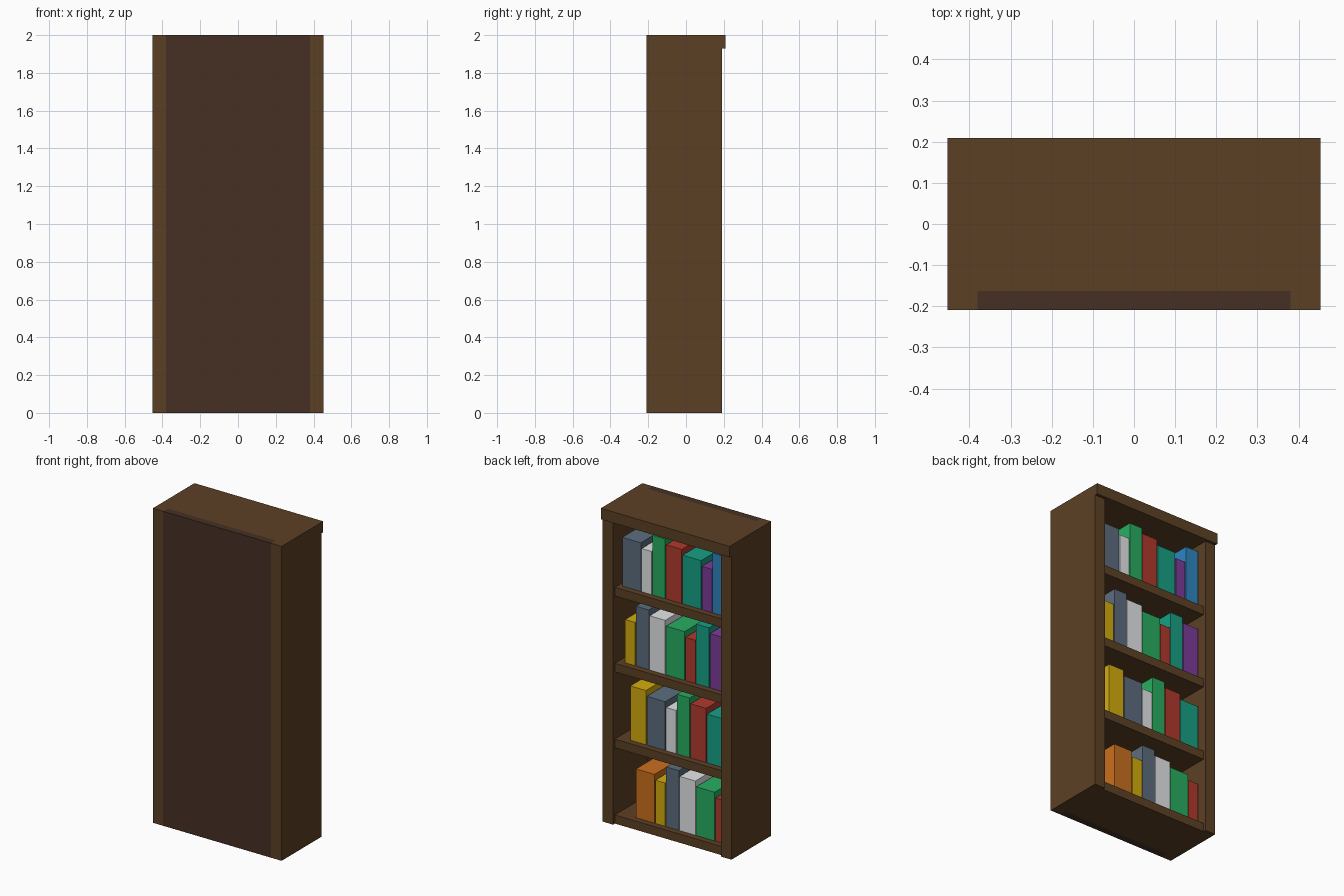
import bpy, bmesh

if "Cube" in bpy.data.objects:
    bpy.data.objects.remove(bpy.data.objects["Cube"])

W, INNER = 0.453, 0.38              # half widths outside / inside
BACK, PANEL, FRONT, LIP = -0.209, -0.163, 0.19, 0.209
TOP_Z, STEP, SHELF_T = 1.93, 0.4825, 0.055


def material(name, hexa):
    def lin(c):
        c /= 255
        return c / 12.92 if c <= 0.04045 else ((c + 0.055) / 1.055) ** 2.4
    m = bpy.data.materials.new(name)
    m.diffuse_color = [lin(int(hexa[i:i + 2], 16)) for i in (0, 2, 4)] + [1]
    m.use_nodes = True
    m.node_tree.nodes["Principled BSDF"].inputs["Base Color"].default_value = m.diffuse_color
    return m


def prism(name, profile, x0, x1, mat):
    """Extrude a (y, z) profile along x."""
    bm = bmesh.new()
    face = bm.faces.new([bm.verts.new((x0, y, z)) for y, z in profile])
    ext = bmesh.ops.extrude_face_region(bm, geom=[face])["geom"]
    verts = [v for v in ext if isinstance(v, bmesh.types.BMVert)]
    bmesh.ops.translate(bm, verts=verts, vec=(x1 - x0, 0, 0))
    bmesh.ops.recalc_face_normals(bm, faces=bm.faces)
    me = bpy.data.meshes.new(name)
    bm.to_mesh(me)
    bm.free()
    me.materials.append(mat)
    ob = bpy.data.objects.new(name, me)
    bpy.context.collection.objects.link(ob)
    return ob


def box(name, x0, x1, y0, y1, z0, z1, mat):
    return prism(name, [(y0, z0), (y1, z0), (y1, z1), (y0, z1)], x0, x1, mat)


wood = material("wood", "5c4025")
dark = material("dark_wood", "463024")

# Case: sides fit around the back end of the top board
side = [(BACK, 0), (FRONT, 0), (FRONT, TOP_Z), (PANEL, TOP_Z), (PANEL, 2), (BACK, 2)]
prism("side_left", side, -W, -INNER, wood)
prism("side_right", side, INNER, W, wood)
box("back_panel", -INNER, INNER, BACK, PANEL, 0, 2, dark)
box("top_board", -W, W, PANEL, LIP, TOP_Z, 2, wood)

# Books: (width, height) and colour both cycle, shifted by one on each shelf
sizes = [(0.07, 0.275), (0.13, 0.31), (0.11, 0.345), (0.09, 0.38)]
colours = [material(n, h) for n, h in (
    ("orange", "ca6f1e"), ("yellow", "d4ac0d"), ("slate", "5d6d7e"),
    ("pale", "e4e6e8"), ("green", "27ae60"), ("red", "b03a2e"),
    ("teal", "16a085"), ("purple", "7d3c98"), ("blue", "2e86c1"))]
BOOK_FRONT, BOOK_DEPTH, GAP = 0.133, 0.17, 0.006

for s in range(4):
    z = s * STEP
    box(f"shelf_{s + 1}", -INNER, INNER, PANEL, 0.172, z, z + SHELF_T, wood)
    x, i = -0.371, 0
    while True:
        w, h = sizes[(s + i) % 4]
        if x + w > 0.36:
            break
        box(f"book_{s + 1}_{i + 1}", x, x + w, BOOK_FRONT - BOOK_DEPTH, BOOK_FRONT,
            z + SHELF_T, z + SHELF_T + h, colours[(5 + s - i) % 9])
        x += w + GAP
        i += 1
